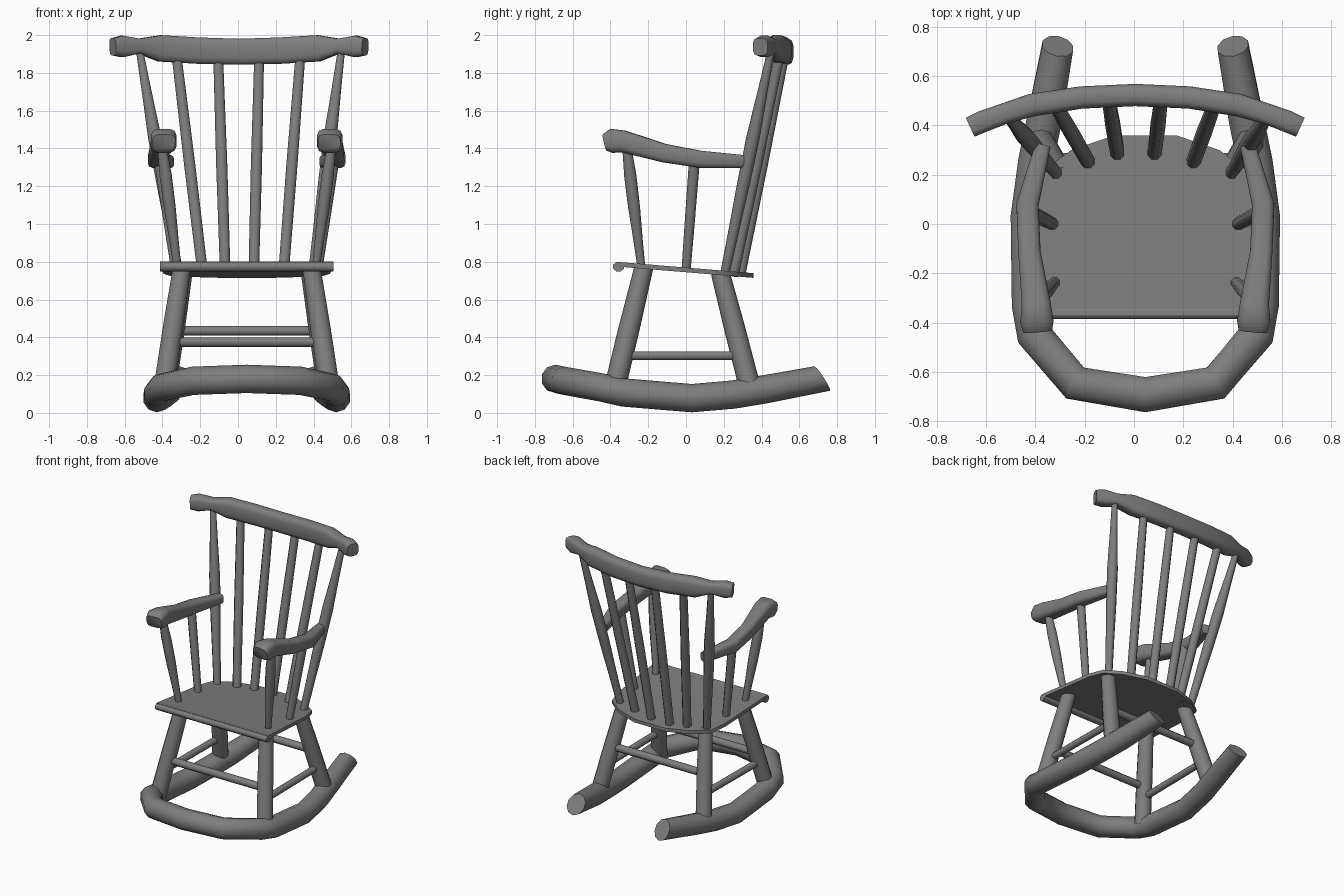
import bpy, bmesh, math
from mathutils import Vector

if "Cube" in bpy.data.objects:
    bpy.data.objects.remove(bpy.data.objects["Cube"])

C = 0.046  # centre line of the base, seat and arms

mat = bpy.data.materials.new("dark_grey")
mat.diffuse_color = (0.21, 0.21, 0.21, 1)
mat.use_nodes = True
mat.node_tree.nodes["Principled BSDF"].inputs["Base Color"].default_value = mat.diffuse_color


def finish(name, bm, angle=60):
    bmesh.ops.recalc_face_normals(bm, faces=bm.faces)
    me = bpy.data.meshes.new(name)
    bm.to_mesh(me)
    bm.free()
    me.materials.append(mat)
    ob = bpy.data.objects.new(name, me)
    bpy.context.collection.objects.link(ob)
    bpy.ops.object.select_all(action='DESELECT')
    ob.select_set(True)
    bpy.context.view_layer.objects.active = ob
    bpy.ops.object.shade_smooth_by_angle(angle=math.radians(angle))
    return ob


def loft(name, pts, radii, n=8, power=1.0, up=(0, 0, 1)):
    """Sweep a (half width, half height) section along points."""
    pts = [Vector(p) for p in pts]
    up = Vector(up)
    bm = bmesh.new()
    rings = []
    for i, p in enumerate(pts):
        t = Vector()
        if i > 0:
            t += (p - pts[i - 1]).normalized()
        if i < len(pts) - 1:
            t += (pts[i + 1] - p).normalized()
        side = t.normalized().cross(up).normalized()
        top = side.cross(t.normalized())
        w, h = radii[i] if isinstance(radii[i], tuple) else (radii[i],) * 2
        ring = []
        for k in range(n):
            a = 2 * math.pi * (k + 0.5) / n
            c, s = math.cos(a), math.sin(a)
            c = math.copysign(abs(c) ** power, c)
            s = math.copysign(abs(s) ** power, s)
            ring.append(bm.verts.new(p + side * c * w + top * s * h))
        rings.append(ring)
    for a, b in zip(rings, rings[1:]):
        for k in range(n):
            bm.faces.new((a[k], a[(k + 1) % n], b[(k + 1) % n], b[k]))
    bm.faces.new(rings[0])
    bm.faces.new(rings[-1])
    return finish(name, bm)


def rod(name, a, b, radii, n=8):
    """Straight turned rod with evenly spaced radii."""
    a, b = Vector(a), Vector(b)
    m = len(radii) - 1
    return loft(name, [a.lerp(b, i / m) for i in range(m + 1)], radii, n, up=(0, 1, 0.01)
                if abs((b - a).normalized().z) > 0.5 else (0, 0, 1))


# U-shaped rocker, one bent tube with slanted rear ends
half = [(0.355, 0.722, 0.182), (0.41, 0.42, 0.125), (0.445, 0.25, 0.097), (0.475, 0.03, 0.078),
        (0.47, -0.33, 0.108), (0.45, -0.45, 0.135), (0.285, -0.645, 0.17)]
path = [(C - x, y, z) for x, y, z in half] + [(C, -0.692, 0.18)]
path += [(C + x, y, z) for x, y, z in reversed(half)]
size = [0.066] + [0.075] * (len(path) - 2) + [0.066]
rocker = loft("rocker", path, size, 10)
for v in rocker.data.vertices:
    if v.co.y > 0.6:
        v.co.y -= (v.co.z - 0.18) * 0.45

# Seat board with rounded back, sloping down to the rear
edge = [(0.46, -0.37), (0.44, 0.1), (0.41, 0.22), (0.30, 0.30), (0.13, 0.358)]
outline = [(C + x, y) for x, y in edge] + [(C - x, y) for x, y in reversed(edge)]
bm = bmesh.new()
loops = [[bm.verts.new((x, y, 0.801 - 0.083 * (y + 0.38) - d)) for x, y in outline]
         for d in (0, 0.025)]
bm.faces.new(loops[0])
bm.faces.new(loops[1])
for k in range(len(outline)):
    j = (k + 1) % len(outline)
    bm.faces.new((loops[0][k], loops[0][j], loops[1][j], loops[1][k]))
finish("seat", bm)
loft("seat_front_lip", [(C - 0.46, -0.357, 0.774), (C + 0.46, -0.357, 0.774)],
     [(0.031, 0.027)] * 2, 8)

# Parts repeated on both sides
for s, tag in ((-1, "left"), (1, "right")):
    rod("front_leg_" + tag, (C + s * 0.342, -0.222, 0.775), (C + s * 0.44, -0.38, 0.12),
        [0.05, 0.056, 0.057], 10)
    rod("back_leg_" + tag, (C + s * 0.335, 0.182, 0.74), (C + s * 0.43, 0.342, 0.12),
        [0.05, 0.056, 0.057], 10)
    rod("side_stretcher_" + tag, (C + s * 0.412, -0.33, 0.303), (C + s * 0.405, 0.295, 0.303),
        [0.025, 0.025])
    # Arm rest: squarish front knob tapering to the back post
    loft("arm_" + tag,
         [(C + s * x, y, z) for x, y, z in
          ((0.437, -0.43, 1.432), (0.44, -0.395, 1.44), (0.442, -0.33, 1.437),
           (0.47, -0.115, 1.375), (0.478, 0.08, 1.342), (0.415, 0.32, 1.33))],
         [(0.06, 0.044), (0.069, 0.065), (0.06, 0.059), (0.046, 0.05), (0.046, 0.046),
          (0.032, 0.034)], 12, 0.55)
    rod("arm_front_spindle_" + tag, (C + s * 0.45, -0.315, 1.42), (C + s * 0.365, -0.235, 0.76),
        [0.025, 0.035, 0.034, 0.027, 0.022])
    rod("arm_mid_spindle_" + tag, (C + s * 0.462, 0.045, 1.34), (C + s * 0.375, 0.0, 0.75),
        [0.031, 0.029, 0.026])

# Cross stretchers between the legs
rod("front_stretcher", (C - 0.40, -0.317, 0.375), (C + 0.40, -0.317, 0.375), [0.027] * 2)
rod("back_stretcher", (C - 0.38, 0.262, 0.435), (C + 0.38, 0.262, 0.435), [0.027] * 2)

# Back spindles: top (x, y), bottom (x, y)
for i, (tx, ty, bx, by) in enumerate((
        (-0.325, 0.495, -0.185, 0.25), (-0.105, 0.52, -0.067, 0.285),
        (0.112, 0.52, 0.083, 0.285), (0.33, 0.495, 0.24, 0.25))):
    rod("back_spindle_%d" % (i + 1), (tx, ty, 1.89), (bx, by, 0.725), [0.028, 0.032, 0.03])
for tag, tx, bx in (("left", -0.525, -0.315), ("right", 0.55, 0.395)):
    rod("back_post_" + tag, (tx, 0.455, 1.94), (bx, 0.205, 0.735),
        [0.02, 0.028, 0.038, 0.036, 0.03, 0.026])

# Curved crest rail with knobbed ends
prof = [(0.668, 0.393, 1.938, 0.043, 0.046), (0.62, 0.415, 1.94, 0.045, 0.058),
        (0.53, 0.448, 1.942, 0.043, 0.04), (0.42, 0.482, 1.93, 0.047, 0.071),
        (0.22, 0.513, 1.918, 0.046, 0.071)]
M = 0.005
rail = [(M - p[0], *p[1:]) for p in prof] + [(M, 0.523, 1.912, 0.046, 0.07)]
rail += [(M + p[0], *p[1:]) for p in reversed(prof)]
loft("crest_rail", [p[:3] for p in rail], [p[3:] for p in rail], 12, 0.55)
